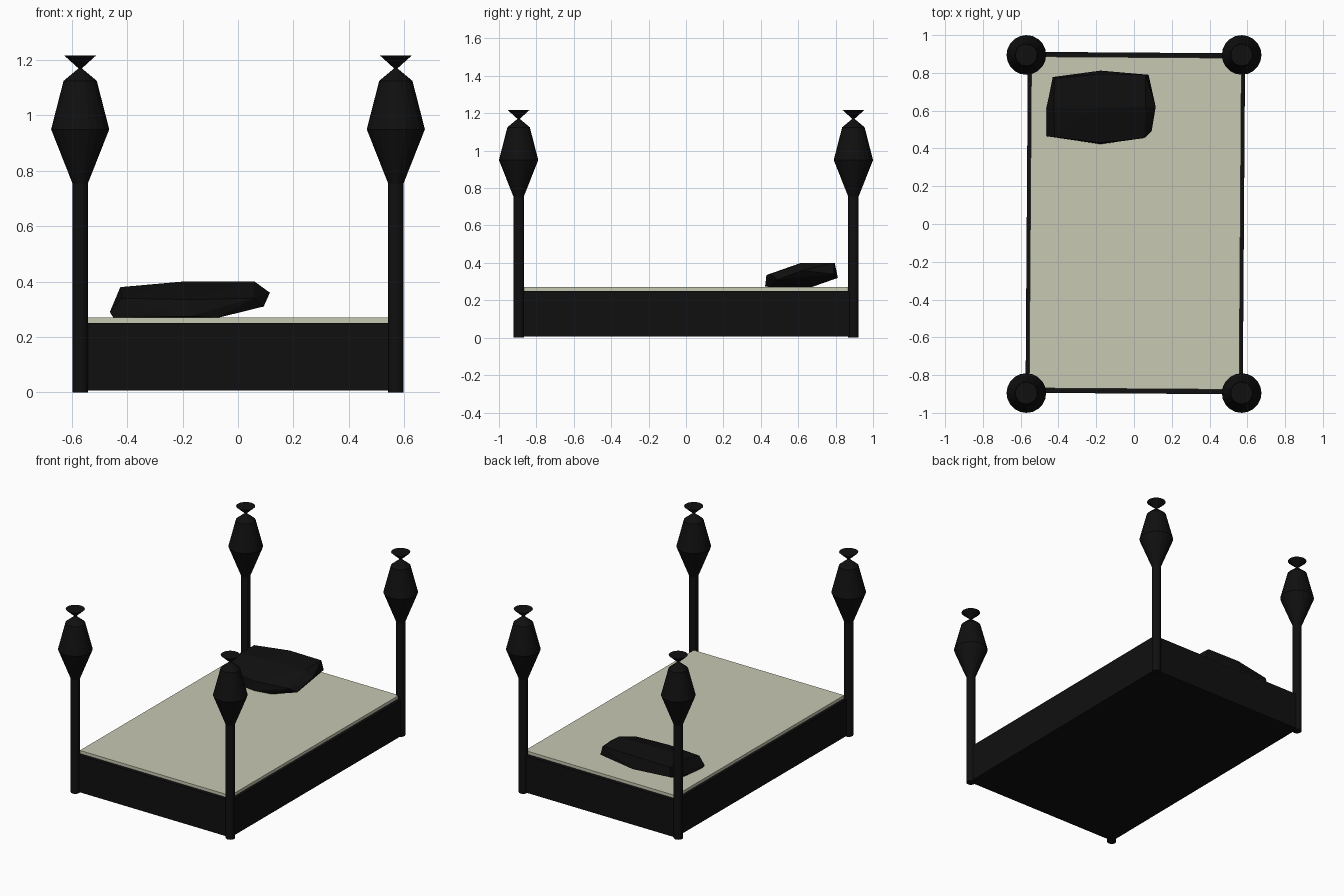
import bpy, bmesh, math
from mathutils import Matrix

if "Cube" in bpy.data.objects:
    bpy.data.objects.remove(bpy.data.objects["Cube"])


def material(name, color):
    m = bpy.data.materials.new(name)
    m.diffuse_color = color
    m.use_nodes = True
    m.node_tree.nodes["Principled BSDF"].inputs["Base Color"].default_value = m.diffuse_color
    return m


BLACK = material("black_wood", (0.005, 0.005, 0.005, 1))
CREAM = material("cream_fabric", (0.58, 0.58, 0.45, 1))


def finish(name, bm, mat):
    bmesh.ops.recalc_face_normals(bm, faces=bm.faces)
    mesh = bpy.data.meshes.new(name)
    bm.to_mesh(mesh)
    bm.free()
    mesh.materials.append(mat)
    ob = bpy.data.objects.new(name, mesh)
    bpy.context.collection.objects.link(ob)
    return ob


def box(name, size, z0, z1, mat):
    bm = bmesh.new()
    bmesh.ops.create_cube(bm, size=1, matrix=Matrix.Diagonal((size[0], size[1], z1 - z0, 1)))
    ob = finish(name, bm, mat)
    ob.location = (0.007, 0.005, (z0 + z1) / 2)
    ob.rotation_euler.z = math.radians(-0.4)
    return ob


def turned(name, x, y, profile, mat, sides=20):
    bm = bmesh.new()
    rings = []
    for r, z in profile:
        rings.append([bm.verts.new((r * math.cos(2 * math.pi * i / sides),
                                    r * math.sin(2 * math.pi * i / sides), z))
                      for i in range(sides)])
    for a, b in zip(rings, rings[1:]):
        for i in range(sides):
            j = (i + 1) % sides
            bm.faces.new((a[i], a[j], b[j], b[i]))
    bm.faces.new(rings[0])
    bm.faces.new(rings[-1])
    ob = finish(name, bm, mat)
    ob.location = (x, y, 0)
    return ob


# Bed base and thin mattress, both very slightly askew
box("bed_base", (1.15, 1.805), 0.006, 0.25, BLACK)
box("mattress", (1.112, 1.755), 0.24, 0.27, CREAM)

# Four turned posts with diamond finials and flared caps
POST = [(0.028, 0), (0.028, 0.755), (0.105, 0.95), (0.06, 1.125),
        (0.006, 1.17), (0.058, 1.217)]
for sx, lr in ((-1, "left"), (1, "right")):
    for sy, fb in ((-1, "front"), (1, "back")):
        turned(f"{fb}_{lr}_post", sx * 0.57, sy * 0.895, POST, BLACK)

# Faceted, lumpy pillow
PILLOW = [
    (-.45, .465, .27), (-.42, .67, .27), (-.07, .67, .27), (-.07, .45, .27),
    (-.177, .423, .275), (-.463, .465, .29), (-.463, .615, .29), (.093, .49, .31),
    (-.42, .46, .34), (-.177, .43, .335), (.055, .455, .34), (-.425, .615, .38),
    (-.43, .778, .32), (-.42, .77, .38), (-.177, .812, .32), (-.177, .795, .40),
    (.06, .79, .40), (.077, .79, .34), (.115, .62, .36), (.06, .62, .40),
    (-.2, .615, .40)]
bm = bmesh.new()
for p in PILLOW:
    bm.verts.new(p)
bmesh.ops.convex_hull(bm, input=bm.verts)
bmesh.ops.delete(bm, geom=[v for v in bm.verts if not v.link_faces], context='VERTS')
finish("pillow", bm, BLACK)
